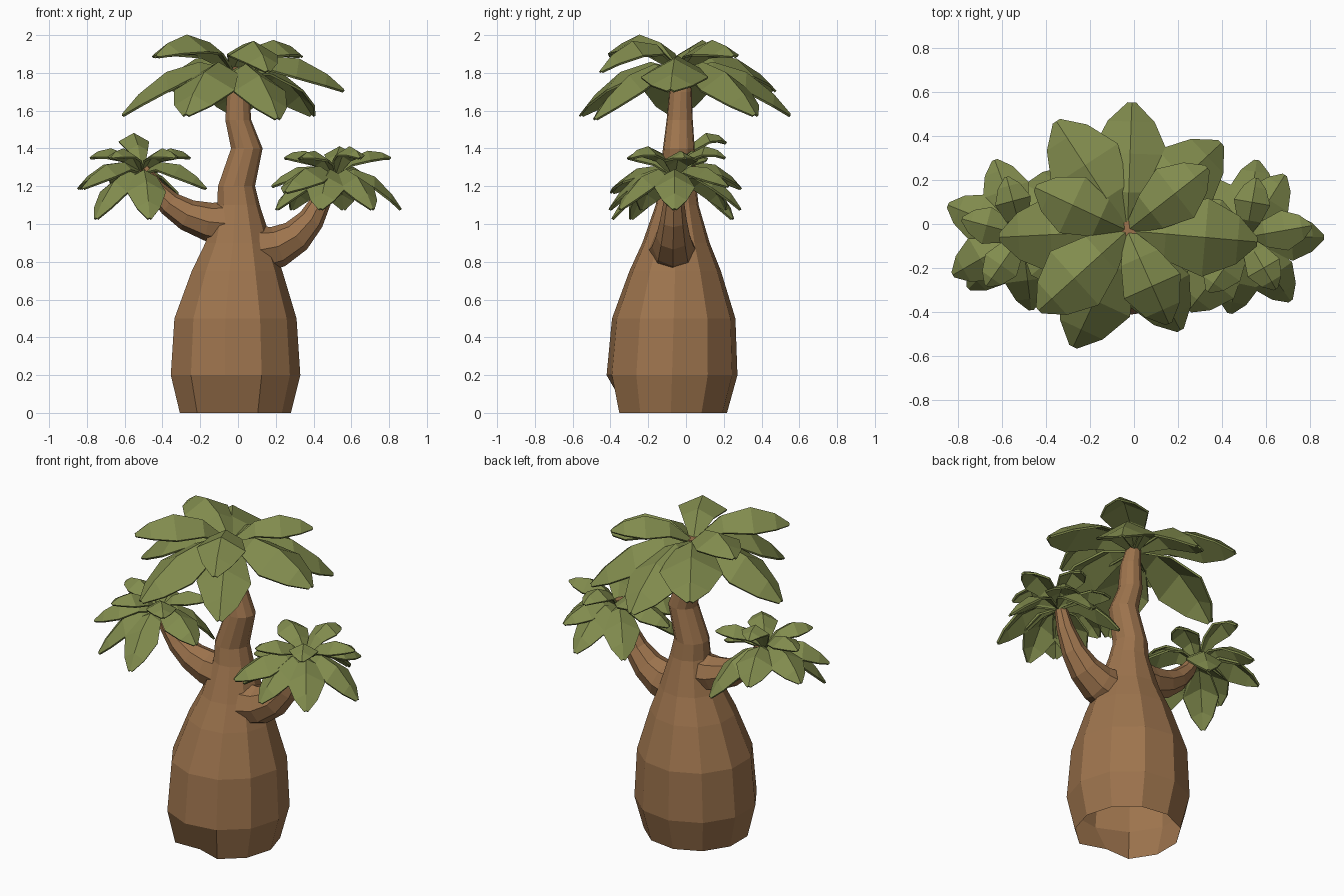
import bpy, bmesh
from math import sin, cos, pi, radians
from mathutils import Vector

cube = bpy.data.objects.get("Cube")
if cube:
    bpy.data.objects.remove(cube, do_unlink=True)


def make_material(name, rgb):
    mat = bpy.data.materials.new(name)
    mat.use_nodes = True
    mat.diffuse_color = (*rgb, 1)
    shader = mat.node_tree.nodes["Principled BSDF"]
    shader.inputs["Base Color"].default_value = (*rgb, 1)
    return mat


bark = make_material("bark brown", (0.34, 0.175, 0.075))
green = make_material("leaf green", (0.22, 0.26, 0.075))


def finish(bm, name, mat):
    mesh = bpy.data.meshes.new(name)
    bm.to_mesh(mesh)
    bm.free()
    mesh.materials.append(mat)
    obj = bpy.data.objects.new(name, mesh)
    bpy.context.collection.objects.link(obj)
    return obj


def add_ring(bm, centre, normal, radius, sides):
    """Regular polygon of vertices facing along the normal."""
    across = Vector((0, 1, 0)).cross(normal).normalized()
    depth = normal.cross(across)
    angles = [2 * pi * k / sides for k in range(sides)]
    return [bm.verts.new(centre + radius * (across * cos(a) + depth * sin(a)))
            for a in angles]


def skin(bm, rings):
    """Join successive rings, leaving the foot open."""
    for low, high in zip(rings, rings[1:]):
        for k in range(len(low)):
            bm.faces.new((low[k - 1], low[k], high[k], high[k - 1]))
    bm.faces.new(rings[-1])


def trunk(profile):
    """Swollen body and bent neck from (x, height, radius) stations."""
    bm = bmesh.new()
    up = Vector((0, 0, 1))
    rings = []
    for x, height, radius in profile:
        centre = Vector((x, -0.08 + 0.03 * height, height))
        rings.append(add_ring(bm, centre, up, radius, 11))
    # Cleft at the front of the foot
    cleft = rings[0][8]
    cleft.co = cleft.co.lerp(Vector((0, 0, 0)), 0.2)
    skin(bm, rings)
    finish(bm, "trunk", bark)


def branch(name, start, bend, end, thick, thin):
    """Tapered limb along a quadratic curve."""
    bm = bmesh.new()
    start, bend, end = Vector(start), Vector(bend), Vector(end)
    steps = 5
    rings = []
    for i in range(steps + 1):
        t = i / steps
        first, second = start.lerp(bend, t), bend.lerp(end, t)
        along = (second - first).normalized()
        radius = thick + (thin - thick) * t
        rings.append(add_ring(bm, first.lerp(second, t), along, radius, 8))
    skin(bm, rings)
    finish(bm, name, bark)


def add_leaf(bm, centre, azimuth, reach, tip, arch):
    """Arched blade folded along its midrib, widest past the middle."""
    a = radians(azimuth)
    out, side = Vector((cos(a), sin(a), 0)), Vector((-sin(a), cos(a), 0))
    rows = []
    for t in (0, 0.3, 0.6, 0.85, 1):
        half = reach * (0.03 + 0.27 * sin(pi * t ** 1.3))
        middle = Vector(centre) + out * reach * t
        middle.z += 2 * t * (1 - t) * arch + t * t * tip
        fold = Vector((0, 0, -0.55 * half))
        rows.append([bm.verts.new(middle + side * half * s + fold * abs(s))
                     for s in (-1, 0, 1)])
    for inner, outer in zip(rows, rows[1:]):
        for j in (0, 1):
            bm.faces.new((inner[j + 1], inner[j], outer[j], outer[j + 1]))


def crown(name, centre, layers):
    """Layers of leaves: azimuths, then reach, tip height and arch."""
    bm = bmesh.new()
    for azimuths, reach, tip, arch in layers:
        for azimuth in azimuths:
            add_leaf(bm, centre, azimuth, reach, tip, arch)
    obj = finish(bm, name, green)
    solid = obj.modifiers.new("thickness", "SOLIDIFY")
    solid.thickness = 0.012
    solid.offset = 0


# Trunk
trunk([(-0.02, 0, 0.3), (-0.02, 0.2, 0.35), (-0.02, 0.5, 0.33),
       (-0.01, 0.75, 0.245), (0, 0.9, 0.18), (0, 1.1, 0.115),
       (-0.01, 1.2, 0.1), (0.045, 1.4, 0.085), (0, 1.55, 0.07),
       (0, 1.7, 0.06), (-0.02, 1.83, 0.04)])

# Side branches
branch("right_branch", (-0.03, -0.06, 1), (-0.37, -0.06, 1),
       (-0.5, -0.06, 1.3), 0.12, 0.03)
branch("left_branch", (0.1, -0.07, 0.86), (0.4, -0.07, 0.87),
       (0.5, -0.06, 1.3), 0.13, 0.03)

# Main crown
crown("main_crown", (-0.03, -0.03, 1.81), [
    ([155, 38], 0.46, 0.08, 0.27),
    ([222], 0.54, 0.08, 0.33),
    ([-66], 0.46, 0, 0.32),
    ([-5, 123], 0.59, -0.1, 0.2),
    ([88, 183, 245, 43], 0.58, -0.23, 0.15),
    ([-62], 0.51, -0.25, 0.13)])

# Smaller side crowns
crown("right_crown", (-0.51, -0.05, 1.27), [
    ([105], 0.27, 0.16, 0.31),
    ([165, 235, 25, -50], 0.28, 0.08, 0.2),
    ([110, 158, 210, -20], 0.36, -0.08, 0.14),
    ([225, -83, 60], 0.34, -0.24, 0.08)])
crown("left_crown", (0.51, -0.06, 1.25), [
    ([80, -60], 0.27, 0.1, 0.25),
    ([10, 150, -125], 0.3, 0.1, 0.2),
    ([58, 185], 0.33, -0.05, 0.13),
    ([-128], 0.42, -0.08, 0.14),
    ([82, 0, 130, -55, -102, -150], 0.35, -0.17, 0.12)])
